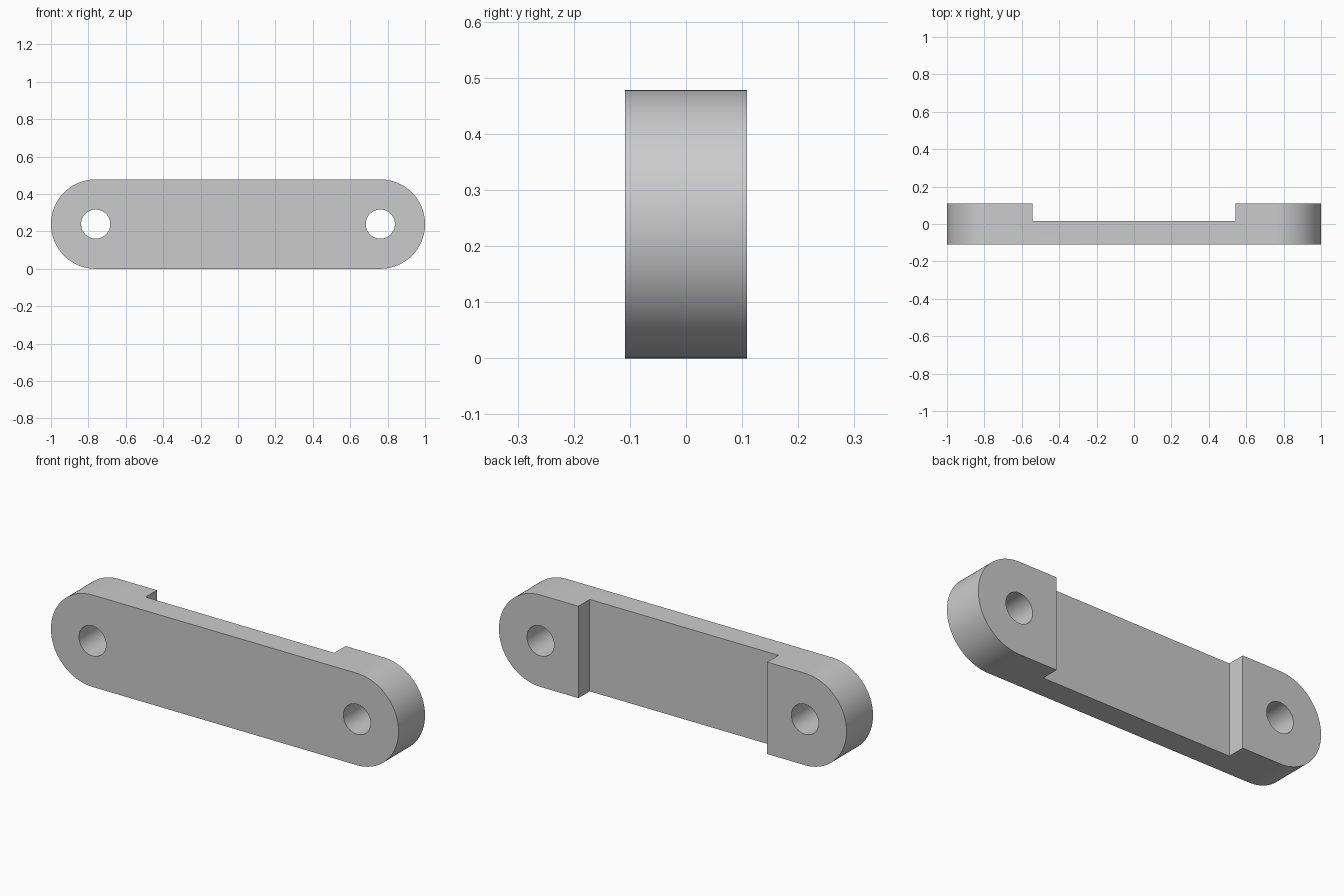
import bpy
import bmesh
from math import pi, sin, cos, radians

cube = bpy.data.objects.get("Cube")
if cube:
    bpy.data.objects.remove(cube, do_unlink=True)

R = 0.239          # end radius, half the height
CX = 1 - R         # centre of each rounded end
HALF = 0.109       # half thickness
HOLE = 0.078       # bolt hole radius
STEP_X = 0.543     # half length of the recess
STEP_Y = 0.016     # floor of the recess
SEG = 48

grey = bpy.data.materials.new("plain grey")
grey.use_nodes = True
grey.diffuse_color = (0.6, 0.6, 0.6, 1)
grey.node_tree.nodes["Principled BSDF"].inputs["Base Color"].default_value = (0.6, 0.6, 0.6, 1)


def prism(name, outline, y0, y1):
    """Extrude an (x, z) outline along y."""
    bm = bmesh.new()
    face = bm.faces.new([bm.verts.new((x, y0, z)) for x, z in outline])
    ext = bmesh.ops.extrude_face_region(bm, geom=[face])
    moved = [v for v in ext["geom"] if isinstance(v, bmesh.types.BMVert)]
    bmesh.ops.translate(bm, vec=(0, y1 - y0, 0), verts=moved)
    bmesh.ops.recalc_face_normals(bm, faces=bm.faces)
    mesh = bpy.data.meshes.new(name)
    bm.to_mesh(mesh)
    bm.free()
    mesh.materials.append(grey)
    obj = bpy.data.objects.new(name, mesh)
    bpy.context.collection.objects.link(obj)
    return obj


def arc(cx, radius, start, sweep, n):
    return [(cx + radius * cos(start + sweep * i / n),
             R + radius * sin(start + sweep * i / n)) for i in range(n + 1)]


# Bar with two rounded ends
bar = prism("link_bar", arc(CX, R, -pi / 2, pi, SEG) + arc(-CX, R, pi / 2, pi, SEG), -HALF, HALF)

# Cutters: back recess and two bolt holes
cutters = [prism("recess_cutter", [(-STEP_X, -1), (STEP_X, -1), (STEP_X, 1), (-STEP_X, 1)], STEP_Y, 1)]
for side, sign in (("left", 1), ("right", -1)):
    cutters.append(prism(side + "_hole_cutter", arc(sign * CX, HOLE, 0, 2 * pi, SEG)[:-1], -1, 1))

bpy.ops.object.select_all(action="DESELECT")
bpy.context.view_layer.objects.active = bar
bar.select_set(True)
for cutter in cutters:
    cutter.hide_render = True
    mod = bar.modifiers.new(cutter.name, "BOOLEAN")
    mod.operation = "DIFFERENCE"
    mod.solver = "EXACT"
    mod.object = cutter
    bpy.ops.object.modifier_apply(modifier=mod.name)
    bpy.data.objects.remove(cutter, do_unlink=True)

bpy.ops.object.shade_smooth_by_angle(angle=radians(30))
